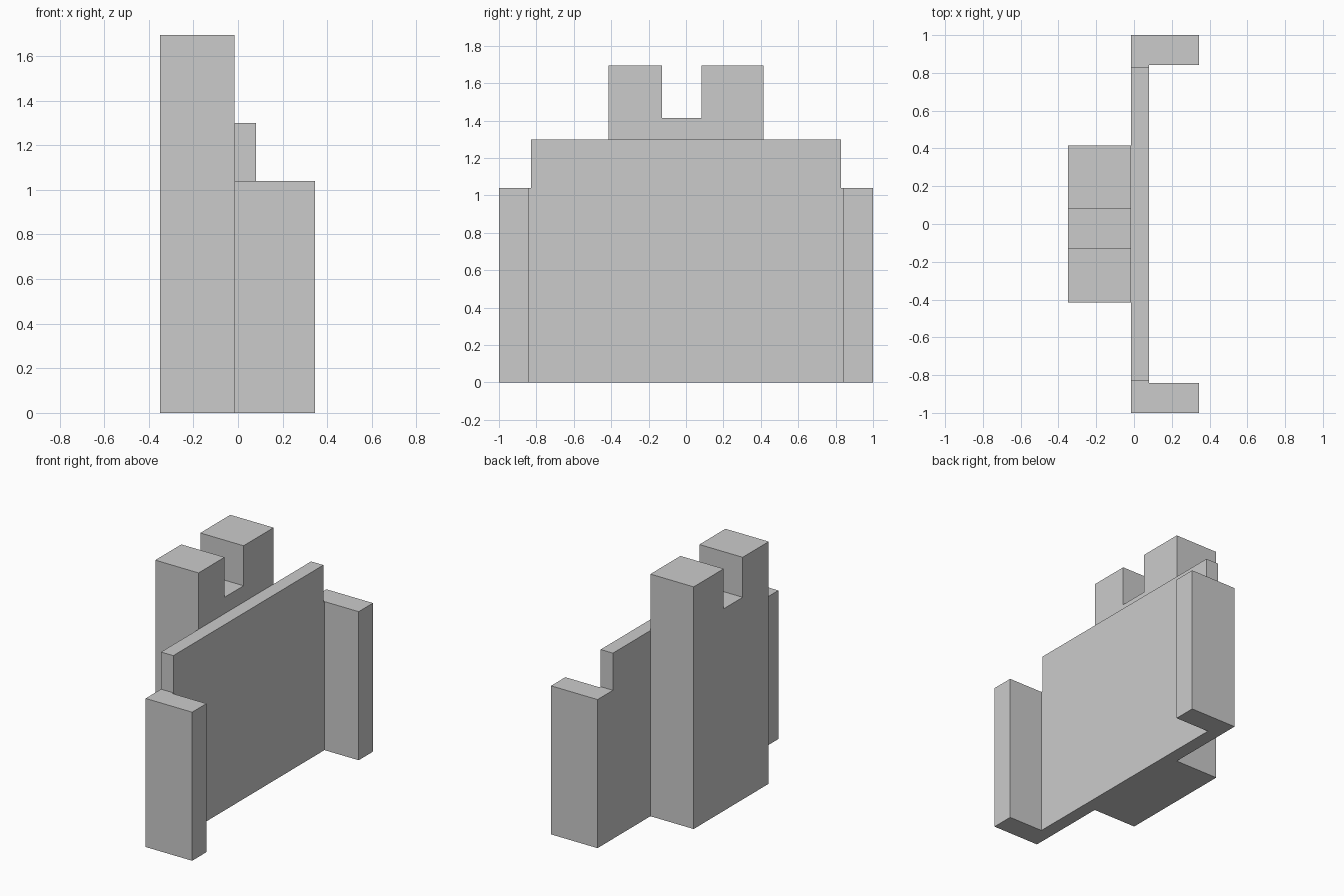
import bpy, bmesh, math

old = bpy.data.objects.get("Cube")
if old:
    bpy.data.objects.remove(old, do_unlink=True)

grey = bpy.data.materials.new("plain_grey")
grey.use_nodes = True
colour = (0.6, 0.6, 0.6, 1.0)
grey.diffuse_color = colour
grey.node_tree.nodes["Principled BSDF"].inputs["Base Color"].default_value = colour


def slab(name, outline, x0, x1):
    """Extrude a (y, z) outline along x."""
    bm = bmesh.new()
    face = bm.faces.new([bm.verts.new((x0, y, z)) for y, z in outline])
    new = bmesh.ops.extrude_face_region(bm, geom=[face])["geom"]
    verts = [v for v in new if isinstance(v, bmesh.types.BMVert)]
    bmesh.ops.translate(bm, verts=verts, vec=(x1 - x0, 0, 0))
    bmesh.ops.recalc_face_normals(bm, faces=bm.faces)
    mesh = bpy.data.meshes.new(name)
    bm.to_mesh(mesh)
    bm.free()
    mesh.materials.append(grey)
    obj = bpy.data.objects.new(name, mesh)
    bpy.context.collection.objects.link(obj)
    return obj


def rect(y0, y1, z1):
    return [(y0, 0), (y1, 0), (y1, z1), (y0, z1)]


def merge(target, part):
    """Fuse a part into the target as one clean solid."""
    mod = target.modifiers.new("union", 'BOOLEAN')
    mod.operation, mod.solver, mod.object = 'UNION', 'EXACT', part
    bpy.context.view_layer.objects.active = target
    bpy.ops.object.modifier_apply(modifier=mod.name)
    bpy.data.objects.remove(part, do_unlink=True)


BACK, FRONT, WING = -0.015, 0.08, 0.345
STEP, TOP = 1.04, 1.30

# Wall with lowered ends
half = [(1, 0), (1, STEP), (0.83, STEP), (0.83, TOP)]
wall = slab("wall", half + [(-y, z) for y, z in reversed(half)], BACK, FRONT)

# Return wings fused to both ends
for side in (-1, 1):
    y0, y1 = sorted((side * 0.842, side))
    merge(wall, slab("wing", rect(y0, y1, STEP), BACK, WING))

# Join flat neighbouring faces
bm = bmesh.new()
bm.from_mesh(wall.data)
bmesh.ops.dissolve_limit(bm, angle_limit=math.radians(1), verts=bm.verts, edges=bm.edges)
bm.to_mesh(wall.data)
bm.free()

# Tower with a notched top
notch = [(0.415, 1.695), (0.083, 1.695), (0.083, 1.415),
         (-0.127, 1.415), (-0.127, 1.695), (-0.415, 1.695)]
slab("notched_tower", [(-0.415, 0), (0.415, 0)] + notch, -0.35, BACK)
